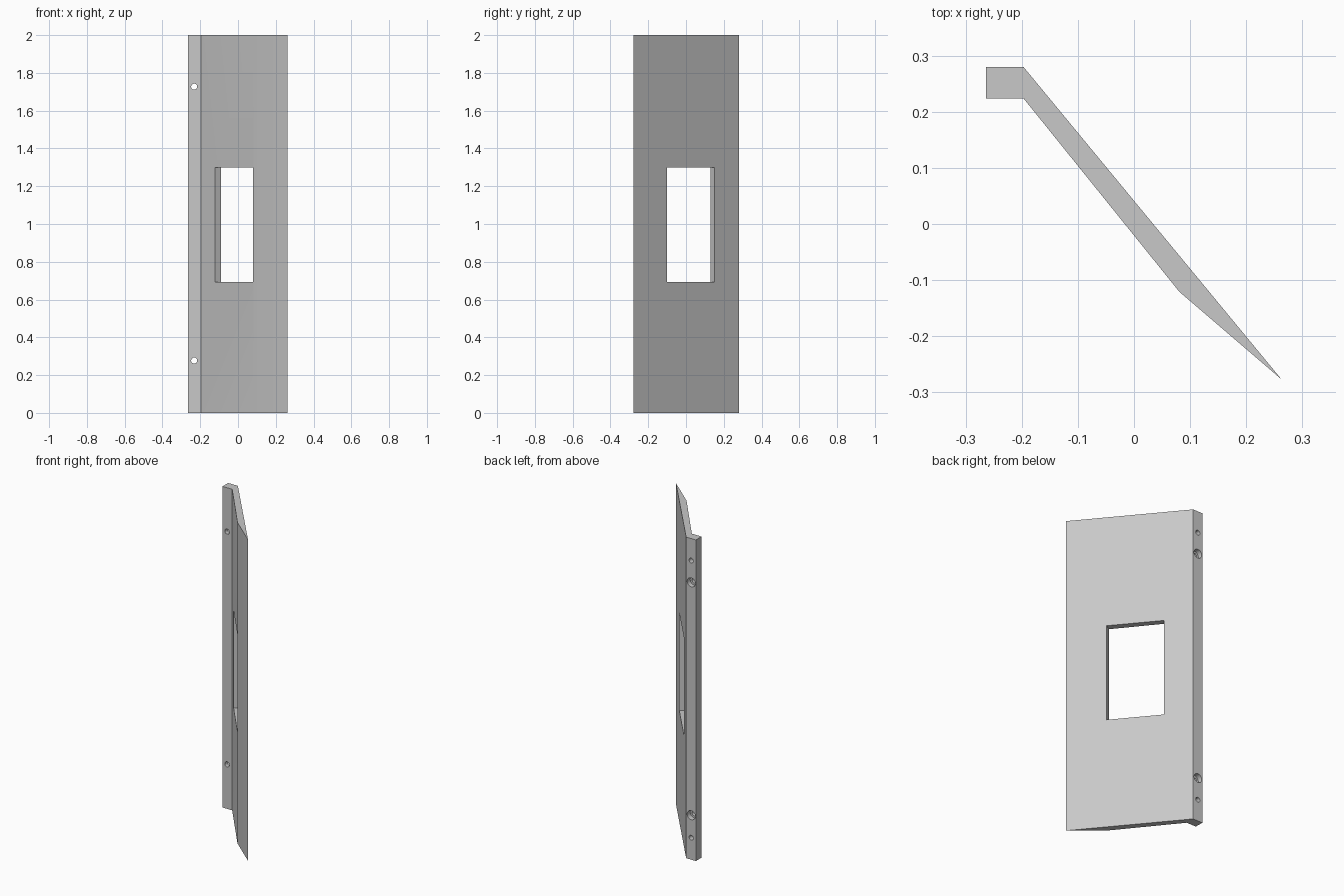
import bpy, bmesh
from math import radians
from mathutils import Vector

cube = bpy.data.objects.get("Cube")
if cube:
    bpy.data.objects.remove(cube)

HEIGHT = 2.0
grey = bpy.data.materials.new("plain_grey")
grey.use_nodes = True
grey.diffuse_color = (0.58, 0.58, 0.58, 1)
grey.node_tree.nodes["Principled BSDF"].inputs["Base Color"].default_value = grey.diffuse_color


def prism(name, outline, z0, z1):
    """Extrude an outline in plan from z0 up to z1."""
    bm = bmesh.new()
    base = bm.faces.new([bm.verts.new((x, y, z0)) for x, y in outline])
    top = bmesh.ops.extrude_face_region(bm, geom=[base])["geom"]
    verts = [v for v in top if isinstance(v, bmesh.types.BMVert)]
    bmesh.ops.translate(bm, verts=verts, vec=(0, 0, z1 - z0))
    bmesh.ops.recalc_face_normals(bm, faces=bm.faces)
    mesh = bpy.data.meshes.new(name)
    bm.to_mesh(mesh)
    bm.free()
    mesh.materials.append(grey)
    obj = bpy.data.objects.new(name, mesh)
    bpy.context.collection.objects.link(obj)
    return obj


def drill(x, z, radius, y0, y1):
    """Cylinder cutter along y."""
    bpy.ops.mesh.primitive_cylinder_add(
        vertices=32, radius=radius, depth=y1 - y0,
        location=(x, (y0 + y1) / 2, z), rotation=(radians(90), 0, 0))
    obj = bpy.context.object
    obj.data.materials.append(grey)
    return obj


def cut(target, cutter):
    cutter.hide_render = True
    bpy.context.view_layer.objects.active = target
    mod = target.modifiers.new("cut", "BOOLEAN")
    mod.operation = "DIFFERENCE"
    mod.solver = "EXACT"
    mod.object = cutter
    bpy.ops.object.modifier_apply(modifier=mod.name)
    bpy.data.objects.remove(cutter)


# Slanted plate with a mounting strip and a tapered free edge
BACK, FRONT = 0.28, 0.224
panel = prism("slanted_panel", [
    (-0.264, BACK), (-0.264, FRONT), (-0.197, FRONT),
    (0.081, -0.121), (0.263, -0.277), (-0.197, BACK)], 0, HEIGHT)

# Window through the plate, its side walls square to the slope
near_front, near_back = Vector((-0.122, 0.131)), Vector((-0.091, 0.152))
far_front, far_back = Vector((0.08, -0.121)), Vector((0.117, -0.1))
near, far = near_back - near_front, far_back - far_front
window = prism("window_cutter", [
    near_front - near, far_front - far, far_back + far, near_back + near], 0.692, 1.3)
cut(panel, window)

# Screw holes with counterbores, and blind holes near both ends
HOLE_X = -0.232
for z in (0.277, HEIGHT - 0.273):
    cut(panel, drill(HOLE_X, z, 0.016, FRONT - 0.05, BACK + 0.05))
    cut(panel, drill(HOLE_X, z, 0.028, BACK - 0.03, BACK + 0.05))
for z in (0.137, HEIGHT - 0.137):
    cut(panel, drill(HOLE_X, z, 0.015, BACK - 0.03, BACK + 0.05))

# Smooth hole walls with crisp edges
bpy.ops.object.select_all(action="DESELECT")
panel.select_set(True)
bpy.context.view_layer.objects.active = panel
bpy.ops.object.shade_smooth_by_angle(angle=radians(30))
